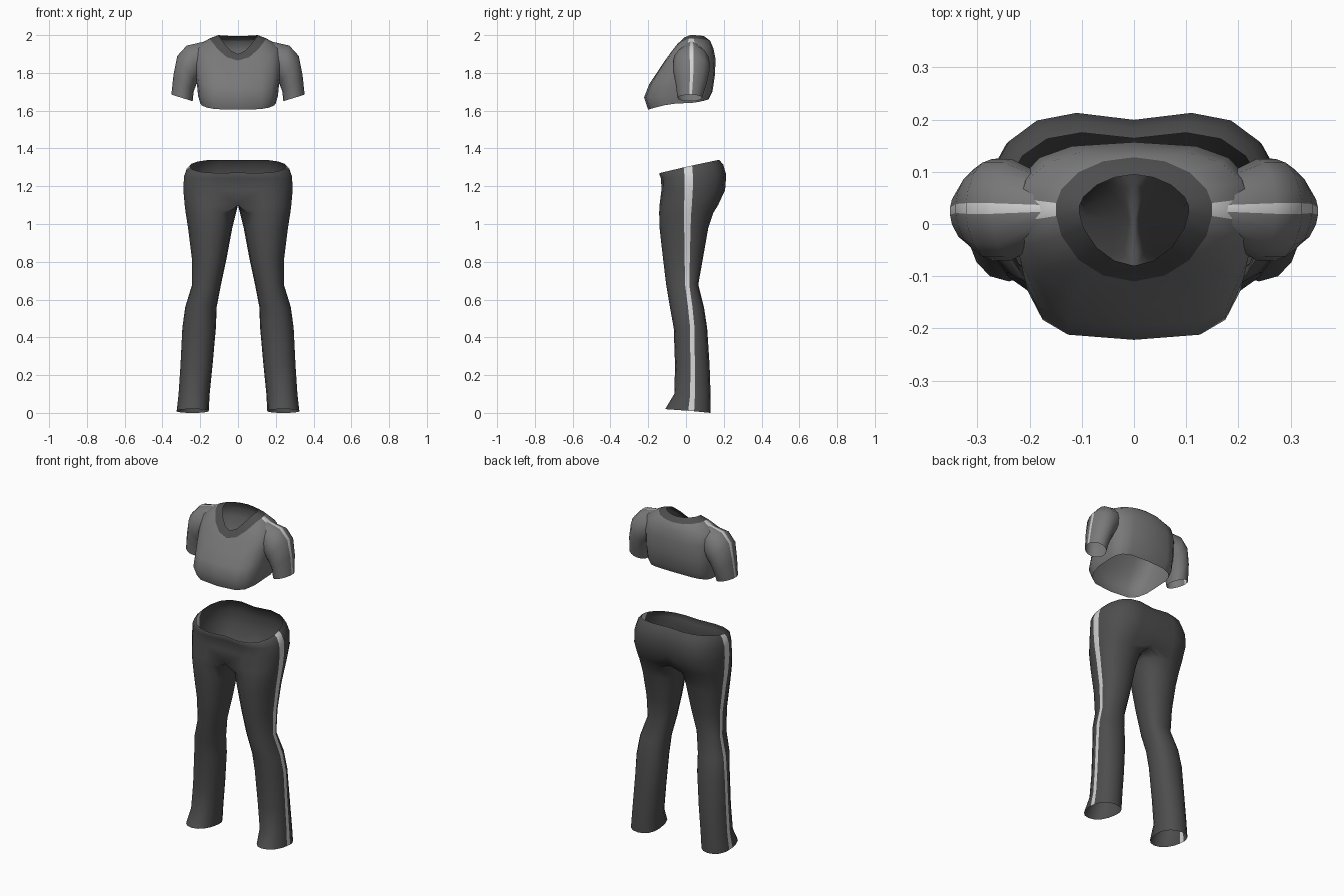
import bpy
import bmesh
from math import sin, cos, radians

if "Cube" in bpy.data.objects:
    bpy.data.objects.remove(bpy.data.objects["Cube"], do_unlink=True)


def flat_material(name, grey):
    mat = bpy.data.materials.new(name)
    mat.use_nodes = True
    colour = (grey, grey, grey, 1)
    mat.diffuse_color = colour
    shader = mat.node_tree.nodes["Principled BSDF"]
    shader.inputs["Base Color"].default_value = colour
    shader.inputs["Roughness"].default_value = 0.9
    return mat


charcoal = flat_material("charcoal cloth", 0.075)
grey = flat_material("grey cloth", 0.19)
pale = flat_material("pale stripe", 0.65)

# Ring angles: the outer half has a narrow column at its middle for the stripe
OUTER = [-90, -67, -45, -22, -6, 6, 22, 45, 67, 90]
INNER = [112, 135, 158, 180, 202, 225, 248]
STRIPE = 4


def power(value, exponent):
    """Signed power, used to square off or sharpen an ellipse."""
    if abs(value) < 1e-6:
        return 0.0
    return abs(value) ** exponent * (1 if value > 0 else -1)


def blend(low, middle, high, t):
    """Middle at t = 0, low at t = -1 and high at t = 1."""
    return middle + t * (high - middle if t > 0 else middle - low)


def loft(name, rings, closed, materials, colour_rule):
    """Skin rings listed from bottom to top, then mirror to the other side."""
    bm = bmesh.new()
    rows = [[bm.verts.new(p) for p in ring] for ring in rings]
    count = len(rows[0])
    for r in range(len(rows) - 1):
        for c in range(count if closed else count - 1):
            d = (c + 1) % count
            corners = (rows[r][c], rows[r][d], rows[r + 1][d], rows[r + 1][c])
            if all(v.co.x < 0.0001 for v in corners):
                continue  # no wall along the centre line
            face = bm.faces.new(corners)
            face.smooth = True
            face.material_index = colour_rule(r, c)
    loose = [v for v in bm.verts if not v.link_faces]
    bmesh.ops.delete(bm, geom=loose, context='VERTS')
    mesh = bpy.data.meshes.new(name)
    bm.to_mesh(mesh)
    bm.free()
    for mat in materials:
        mesh.materials.append(mat)
    obj = bpy.data.objects.new(name, mesh)
    bpy.context.collection.objects.link(obj)
    mirror = obj.modifiers.new("mirror", 'MIRROR')
    mirror.merge_threshold = 0.0005
    return obj


# Trousers: height, tilt, inner x, middle x, outer x, front y, stripe y, back y
trouser_rows = [
    (.01, -.01, .155, .24, .325, -.11, .03, .13),
    (.1, 0, .15, .235, .315, -.062, .035, .13),
    (.25, 0, .135, .22, .305, -.058, .035, .125),
    (.45, 0, .117, .205, .295, -.065, .035, .112),
    (.56, 0, .113, .195, .28, -.085, .025, .095),
    (.68, 0, .09, .165, .243, -.105, .01, .065),
    (.82, 0, .06, .15, .245, -.122, .01, .09),
    (.98, 0, .03, .145, .265, -.14, .01, .118),
    (1.06, 0, .01, .14, .278, -.142, .01, .145),
    (1.1, 0, 0, .13, .283, -.14, .01, .17),
    (1.18, 0, 0, .12, .29, -.13, .01, .207),
    (1.25, .01, 0, .11, .287, -.132, .01, .213),
    (1.29, .025, 0, .1, .272, -.142, .01, .197),
    (1.305, .035, 0, .1, .255, -.138, .01, .175),
]


def trouser_ring(z, tilt, x_in, x_mid, x_out, front, side, back):
    ring = []
    for angle in OUTER + INNER:
        c, s = power(cos(radians(angle)), .9), power(sin(radians(angle)), .9)
        x = blend(x_in, x_mid, x_out, c)
        if x_in == 0 and angle > 90:
            x = 0  # hips meet on the centre line
        ring.append((x, blend(front, side, back, s), z + tilt * s))
    return ring


loft("trousers", [trouser_ring(*row) for row in trouser_rows], True,
     [charcoal, pale], lambda r, c: int(c == STRIPE))

# Shirt body: half width, front/side/back y, front/side/back z, roundness
body_rows = [
    (.2, -.2, 0, .12, 1.605, 1.64, 1.66, .55),
    (.212, -.222, 0, .14, 1.67, 1.68, 1.7, .55),
    (.22, -.195, .01, .152, 1.74, 1.76, 1.78, .6),
    (.23, -.155, .02, .157, 1.8, 1.86, 1.87, .7),
    (.22, -.125, .03, .145, 1.845, 1.945, 1.93, .8),
    (.15, -.11, .03, .128, 1.865, 1.983, 1.97, 1),
    (.105, -.08, .03, .095, 1.9, 2, 1.995, 1.1),
]


def body_ring(half, front, side, back, z_front, z_side, z_back, roundness):
    ring = []
    for angle in OUTER:
        c = power(cos(radians(angle)), roundness)
        s = power(sin(radians(angle)), roundness)
        z = blend(z_front, z_side, z_back, s * abs(s))
        ring.append((half * c, blend(front, side, back, s), z))
    return ring


def body_colour(r, c):
    top = len(body_rows) - 2
    if r == top:
        return 1  # collar band
    return 2 if r == top - 1 and c == STRIPE else 0


loft("shirt_body", [body_ring(*row) for row in body_rows], False,
     [grey, charcoal, pale], body_colour)

# Sleeves: inner x and z, outer x and z, front/stripe/back y
sleeve_rows = [
    (.24, 1.65, .353, 1.685, -.045, .025, .085),
    (.235, 1.7, .342, 1.79, -.055, .03, .11),
    (.22, 1.74, .322, 1.89, -.07, .03, .125),
    (.2, 1.77, .272, 1.945, -.07, .03, .125),
    (.16, 1.8, .17, 1.968, -.03, .03, .09),
]


def sleeve_ring(x_in, z_in, x_out, z_out, front, side, back):
    ring = []
    for angle in OUTER + INNER:
        t = (cos(radians(angle)) + 1) / 2
        ring.append((x_in + t * (x_out - x_in),
                     blend(front, side, back, sin(radians(angle))),
                     z_in + t * (z_out - z_in)))
    return ring


loft("sleeves", [sleeve_ring(*row) for row in sleeve_rows], True,
     [grey, pale], lambda r, c: int(c == STRIPE))
